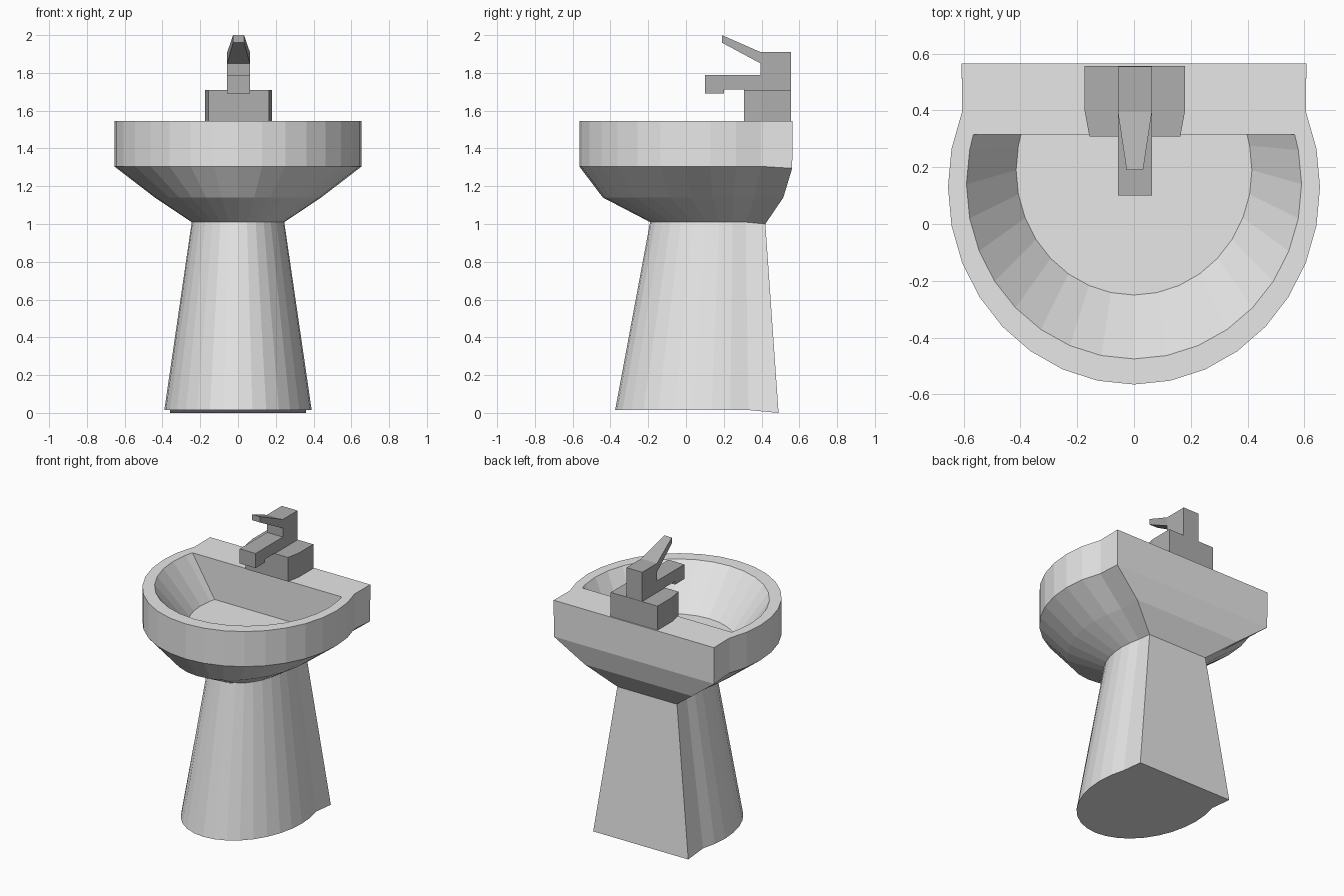
import bpy, bmesh, math

if "Cube" in bpy.data.objects:
    bpy.data.objects.remove(bpy.data.objects["Cube"])


def material(name, v):
    m = bpy.data.materials.new(name)
    m.diffuse_color = (v, v, v, 1)
    m.use_nodes = True
    m.node_tree.nodes["Principled BSDF"].inputs["Base Color"].default_value = m.diffuse_color
    return m


ceramic = material("white ceramic", 0.8)
metal = material("grey metal", 0.43)


def finish(bm, name, mat):
    bmesh.ops.recalc_face_normals(bm, faces=bm.faces)
    me = bpy.data.meshes.new(name)
    bm.to_mesh(me)
    bm.free()
    me.materials.append(mat)
    ob = bpy.data.objects.new(name, me)
    bpy.context.scene.collection.objects.link(ob)


def ring(rx, ry, cy, z, back, back_x, back_z=None, end=22.5):
    """Half-oval facing the front, closed by two back corners."""
    angles = [-end] + [11.25 * i for i in range(-1, 18)] + [180 + end]
    pts = [(rx * math.cos(math.radians(a)), cy - ry * math.sin(math.radians(a)), z)
           for a in angles]
    bz = z if back_z is None else back_z
    return pts + [(-back_x, back, bz), (back_x, back, bz)]


def loft(name, rings, mat):
    bm = bmesh.new()
    vs = [[bm.verts.new(p) for p in r] for r in rings]
    n = len(vs[0])
    for a, b in zip(vs, vs[1:]):
        for i in range(n):
            j = (i + 1) % n
            bm.faces.new((a[i], a[j], b[j], b[i]))
    bm.faces.new(vs[0][::-1])
    bm.faces.new(vs[-1])
    finish(bm, name, mat)


# Pedestal, basin shell and hollow bowl in one continuous loft
loft("sink_body", [
    ring(0.39, 0.51, 0.135, 0.015, 0.49, 0.36, 0.0),
    ring(0.245, 0.366, 0.176, 1.01, 0.42, 0.226, 1.0),
    ring(0.44, 0.58, 0.14, 1.14, 0.515, 0.406),
    ring(0.655, 0.695, 0.13, 1.305, 0.562, 0.607, 1.295),
    ring(0.655, 0.695, 0.13, 1.545, 0.565, 0.607),
    ring(0.59, 0.615, 0.14, 1.545, 0.315, 0.50, end=16.5),
    ring(0.415, 0.44, 0.19, 1.27, 0.315, 0.36, end=16.5),
], ceramic)

# Tap base: block with tapered front corners
base = [(-0.177, 0.557), (-0.177, 0.40), (-0.16, 0.308),
        (0.16, 0.308), (0.177, 0.40), (0.177, 0.557)]
loft("tap_base", [[(x + 0.003, y, z) for x, y in base] for z in (1.545, 1.71)], metal)


def side_profile(name, pts):
    """Extrude (y, z, half width) points across x."""
    loft(name, [[(s * w + 0.003, y, z) for y, z, w in pts] for s in (-1, 1)], metal)


# Tap column with spout
W = 0.06
side_profile("tap_column_and_spout", [(y, z, W) for y, z in (
    (0.555, 1.71), (0.555, 1.91), (0.395, 1.91), (0.395, 1.79), (0.10, 1.79),
    (0.10, 1.69), (0.20, 1.69), (0.20, 1.712), (0.31, 1.712), (0.31, 1.71))])

# Tapered lever handle
side_profile("tap_handle", [(0.395, 1.91, W), (0.19, 2.0, 0.029),
                            (0.19, 1.96, 0.029), (0.395, 1.85, W)])
